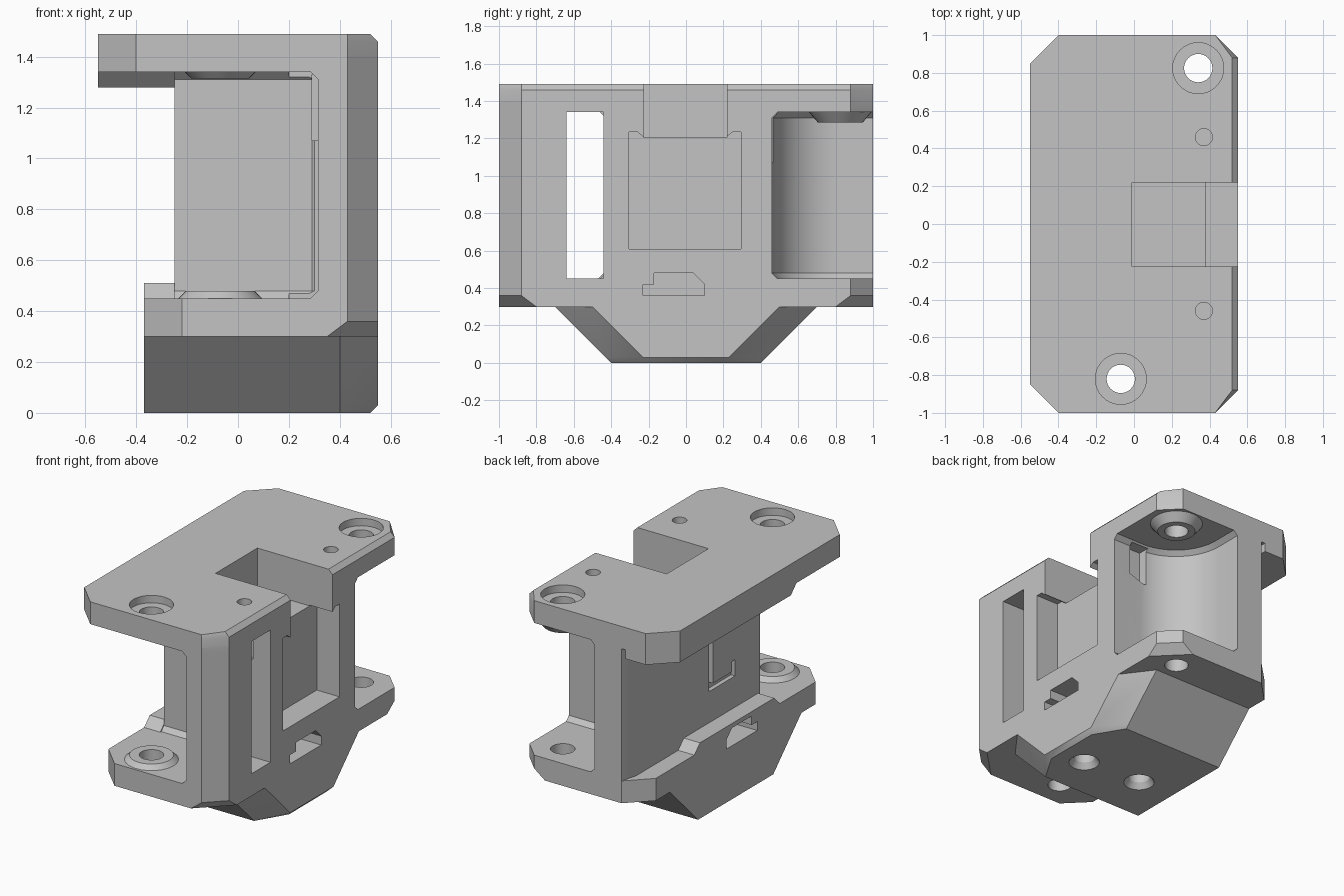
import bpy, bmesh
from math import sin, cos, pi, radians

if "Cube" in bpy.data.objects:
    bpy.data.objects.remove(bpy.data.objects["Cube"], do_unlink=True)

GREY = (0.55, 0.55, 0.55, 1)
mat = bpy.data.materials.new("plain grey")
mat.use_nodes = True
mat.diffuse_color = GREY
mat.node_tree.nodes["Principled BSDF"].inputs["Base Color"].default_value = GREY


def loft(name, sections, axis="z"):
    """Closed solid through matching outlines, each given as (position, points)."""
    bm = bmesh.new()
    rings = []
    for t, pts in sections:
        rings.append([bm.verts.new((a, b, t) if axis == "z" else (t, a, b)) for a, b in pts])
    n = len(rings[0])
    for low, high in zip(rings, rings[1:]):
        for i in range(n):
            j = (i + 1) % n
            bm.faces.new((low[i], low[j], high[j], high[i]))
    bm.faces.new(rings[0][::-1])
    bm.faces.new(rings[-1])
    bmesh.ops.recalc_face_normals(bm, faces=bm.faces)
    mesh = bpy.data.meshes.new(name)
    bm.to_mesh(mesh)
    bm.free()
    mesh.materials.append(mat)
    obj = bpy.data.objects.new(name, mesh)
    bpy.context.scene.collection.objects.link(obj)
    return obj


def circle(x, y, r, n=32):
    return [(x + r * cos(2 * pi * i / n), y + r * sin(2 * pi * i / n)) for i in range(n)]


def rect(x0, x1, y0, y1):
    return [(x0, y0), (x1, y0), (x1, y1), (x0, y1)]


def chamfered(x0, x1, left, right):
    """Full-length outline with cut corners on each side."""
    return [(x0 + left, -1), (x1 - right, -1), (x1, -1 + right), (x1, 1 - right),
            (x1 - right, 1), (x0 + left, 1), (x0, 1 - left), (x0, -1 + left)]


def cone(name, x, y, z0, r0, z1, r1):
    return loft(name, [(z0, circle(x, y, r0)), (z1, circle(x, y, r1))])


BACK_HOLE, FRONT_HOLE = (0.34, 0.825), (-0.07, -0.82)


# Upright body with a round bay at the back; "o" grows it into the plates
def body_outline(o):
    cx, cy, r = 0.34, 0.82, 0.36 - o
    arc = [(cx + r * cos(a), cy + r * sin(a)) for a in
           (-pi / 2 - i * pi / 32 for i in range(17))]
    return ([(-0.25, -0.43 - o), (0.29 - o, -0.43 - o), (0.315 - o, -0.455 - o),
             (0.315 - o, -1), (0.43, -1), (0.55, -0.88), (0.55, 0.46 + o)]
            + arc + [(cx - r, 1), (-0.22, 1), (-0.25, 0.89)])


wide, slim = body_outline(0.03), body_outline(0)
parts = [loft("body", [(0.4, wide), (0.45, wide), (0.48, slim),
                       (1.31, slim), (1.34, wide), (1.4, wide)])]

# Top plate with bevelled right edge, and the lip beneath it
plate = chamfered(-0.55, 0.55, 0.15, 0.12)
parts.append(loft("top_plate", [(1.34, plate), (1.46, plate),
                                (1.49, [(min(x, 0.52), y) for x, y in plate])]))


def lip(y):
    return [(-0.55, y), (-0.25, y), (-0.25, 1), (-0.4, 1), (-0.55, 0.85)]


parts.append(loft("top_lip", [(1.28, lip(-0.33)), (1.34, lip(-0.39)), (1.36, lip(-0.39))]))

# Lower flange, its raised ledge and the tapered foot
base = chamfered(-0.37, 0.55, 0.15, 0.12)
parts.append(loft("lower_flange", [(0.3, chamfered(-0.37, 0.55, 0.15, 0.2)),
                                   (0.36, base), (0.45, base)]))
ledge = rect(-0.37, -0.25, -0.47, 0.44)
parts.append(loft("side_ledge", [(0.43, ledge), (0.45, ledge),
                                 (0.51, rect(-0.37, -0.25, -0.41, 0.38))]))


def foot_outline(z, x1=0.55):
    h = 0.4 + min(z, 0.3)
    return [(-0.37, -h), (0.4, -h), (x1, 0.2 - h), (x1, h - 0.2), (0.4, h), (-0.37, h)]


parts.append(loft("foot", [(0, foot_outline(0, 0.52)), (0.03, foot_outline(0.03)),
                           (0.3, foot_outline(0.3)), (0.34, foot_outline(0.34))]))

# Bosses around the screw holes
parts.append(cone("front_lower_boss", *FRONT_HOLE, 0.44, 0.175, 0.48, 0.135))
parts.append(cone("front_upper_boss", *FRONT_HOLE, 1.315, 0.115, 1.35, 0.15))
parts.append(cone("back_upper_boss", *BACK_HOLE, 1.285, 0.12, 1.35, 0.175))

# Cutters: screw holes and counterbores
cutters = []
for x, y in (BACK_HOLE, FRONT_HOLE):
    cutters.append(cone("hole", x, y, -0.1, 0.075, 1.6, 0.075))
    cutters.append(cone("counterbore", x, y, 1.44, 0.135, 1.6, 0.135))

# Small top holes and wire openings, one on each side
for s in (-1, 1):
    cutters.append(cone("pin_hole", 0.37, s * 0.46, 1.37, 0.045, 1.6, 0.045))
    ys = sorted((s * 0.4, s * 0.52))
    cutters.append(loft("wire_opening", [(1.07, rect(0.29, 0.31, *ys)),
                                         (1.11, rect(0.29, 0.42, *ys)),
                                         (1.33, rect(0.29, 0.42, *ys))]))

# Countersunk holes in the foot
for x, y in ((0.33, -0.1), (-0.1, -0.07)):
    cutters.append(loft("foot_hole", [(-0.02, circle(x, y, 0.11)), (0.04, circle(x, y, 0.07)),
                                      (0.22, circle(x, y, 0.07))]))

# Top notch, side pocket and tall slot
cutters.append(loft("notch", [(1.205, rect(-0.01, 0.7, -0.225, 0.22)),
                              (1.6, rect(-0.01, 0.7, -0.225, 0.22))]))
pocket = [(-0.305, 0.61), (0.295, 0.61), (0.295, 1.235), (0.25, 1.235), (0.22, 1.21),
          (-0.23, 1.21), (-0.26, 1.235), (-0.305, 1.235)]
cutters.append(loft("pocket", [(0.38, pocket), (0.7, pocket)], "x"))
slot = rect(-0.64, -0.44, 0.45, 1.34)
cutters.append(loft("slot", [(0.2, slot), (0.7, slot)], "x"))

# Keyed socket on both sides, and the hooked groove
key = [(-0.23, 0.36), (0.1, 0.36), (0.1, 0.42), (0.04, 0.48),
       (-0.17, 0.48), (-0.17, 0.42), (-0.23, 0.42)]
for x0, x1 in ((-0.5, -0.22), (0.4, 0.7)):
    cutters.append(loft("key_socket", [(x0, key), (x1, key)], "x"))
hook = [(0.11, 1.27), (0.11, 0.72), (-0.165, 0.72), (-0.165, 0.83), (-0.13, 0.83),
        (-0.13, 0.76), (0.07, 0.76), (0.07, 1.27)]
cutters.append(loft("groove", [(-0.3, hook), (-0.22, hook)], "x"))

# Cut every part, then shade with sharp edges
for part in parts:
    for cutter in cutters:
        mod = part.modifiers.new(cutter.name, "BOOLEAN")
        mod.operation = "DIFFERENCE"
        mod.solver = "EXACT"
        mod.object = cutter
bpy.context.view_layer.update()
graph = bpy.context.evaluated_depsgraph_get()
meshes = [bpy.data.meshes.new_from_object(p.evaluated_get(graph)) for p in parts]
for part, mesh in zip(parts, meshes):
    part.modifiers.clear()
    part.data = mesh
    mesh.shade_smooth()
    mesh.set_sharp_from_angle(angle=radians(25))
for cutter in cutters:
    bpy.data.objects.remove(cutter, do_unlink=True)
